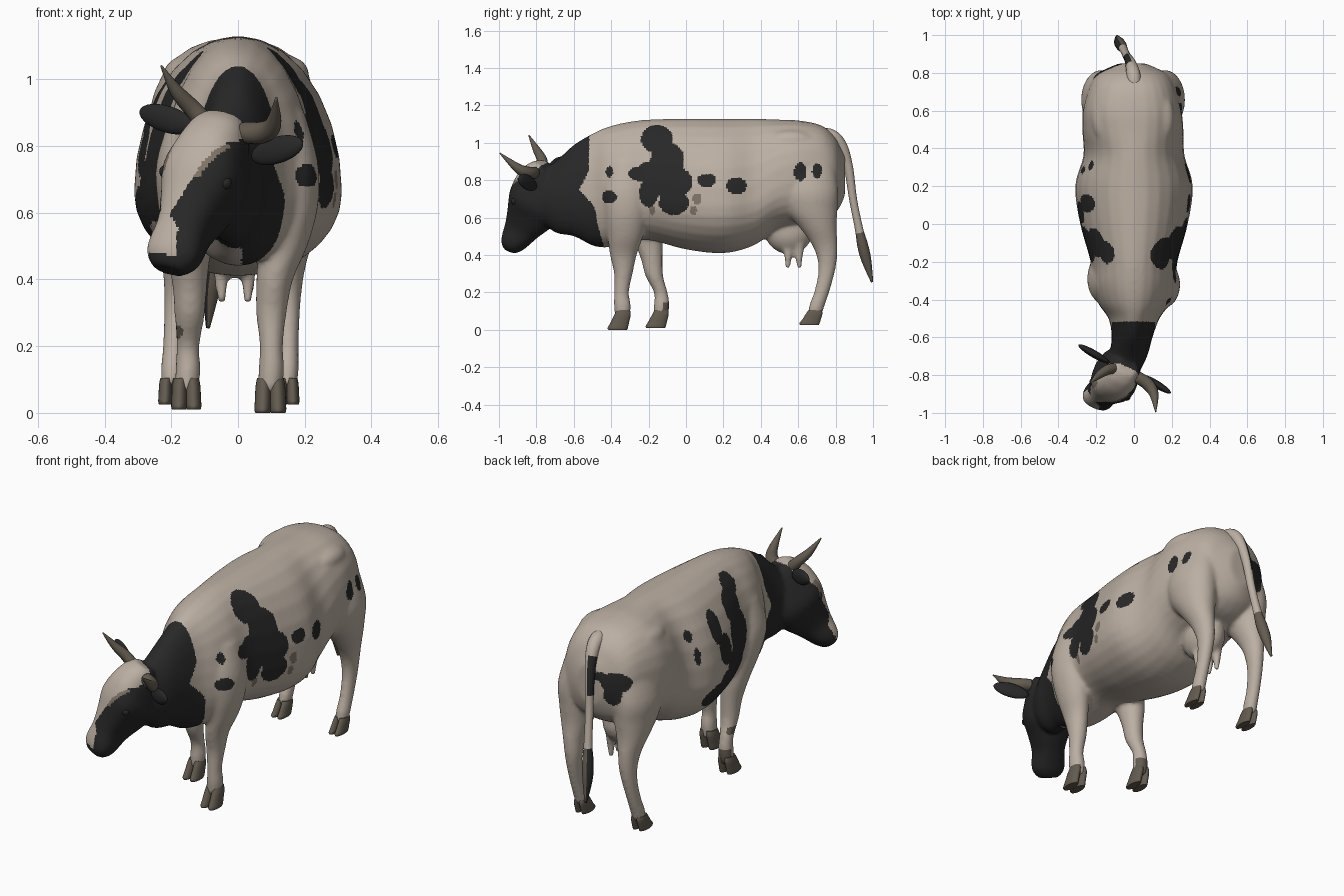
import bpy, bmesh, math
from mathutils import Vector, Matrix

if "Cube" in bpy.data.objects:
    bpy.data.objects.remove(bpy.data.objects["Cube"])


def material(name, rgb):
    m = bpy.data.materials.new(name)
    m.diffuse_color = (*rgb, 1)
    m.use_nodes = True
    m.node_tree.nodes["Principled BSDF"].inputs["Base Color"].default_value = m.diffuse_color
    return m


HIDE = material("cream hide", (0.50, 0.43, 0.365))
BLACK = material("black hide", (0.021, 0.021, 0.021))
HORN = material("brown horn", (0.125, 0.105, 0.08))
SMUDGE = material("tan smudge", (0.22, 0.175, 0.135))


def spline(rows, n=4):
    """Smooth in-between rows through the given ones."""
    out = []
    for i in range(len(rows) - 1):
        a, b = rows[max(i - 1, 0)], rows[i]
        c, d = rows[i + 1], rows[min(i + 2, len(rows) - 1)]
        for k in range(n):
            t = k / n
            out.append([0.5 * (2 * q + (r - p) * t + (2 * p - 5 * q + 4 * r - s) * t * t
                               + (3 * q - p - 3 * r + s) * t ** 3)
                        for p, q, r, s in zip(a, b, c, d)])
    return out + [list(rows[-1])]


def loft(bm, rings):
    vs = [[bm.verts.new(p) for p in r] for r in rings]
    n = len(vs[0])
    for a, b in zip(vs, vs[1:]):
        for i in range(n):
            bm.faces.new((a[i], a[(i + 1) % n], b[(i + 1) % n], b[i]))
    bm.faces.new(vs[0])
    bm.faces.new(vs[-1][::-1])


def oval(e=1.0, n=28):
    """Unit superellipse points."""
    f = lambda v: math.copysign(abs(v) ** e, v)
    return [(f(math.cos(math.tau * i / n)), f(math.sin(math.tau * i / n))) for i in range(n)]


def pillar(bm, rows, e=1.0):
    """Upright form from (x, y, z, rx, ry) rows."""
    loft(bm, [[(x + rx * c, y + ry * s, z) for c, s in oval(e)]
              for x, y, z, rx, ry in spline(rows)])


def tube(bm, rows, ref):
    """Round form along (x, y, z, r) rows."""
    rows = spline(rows, 6)
    pts = [Vector(r[:3]) for r in rows]
    rings = []
    for i, p in enumerate(pts):
        t = pts[min(i + 1, len(pts) - 1)] - pts[max(i - 1, 0)]
        u = t.cross(ref).normalized()
        v = t.cross(u).normalized()
        rings.append([p + rows[i][3] * (u * c + v * s) for c, s in oval(n=16)])
    loft(bm, rings)


def ball(bm, centre, radii, rot=None):
    m = Matrix.Translation(centre) @ (rot or Matrix()) @ Matrix.Diagonal((*radii, 1))
    bmesh.ops.create_uvsphere(bm, u_segments=24, v_segments=14, radius=1, matrix=m)


def make(name, bm, mats):
    bmesh.ops.recalc_face_normals(bm, faces=bm.faces)
    me = bpy.data.meshes.new(name)
    bm.to_mesh(me)
    bm.free()
    for m in mats:
        me.materials.append(m)
    ob = bpy.data.objects.new(name, me)
    bpy.context.collection.objects.link(ob)
    me.polygons.foreach_set("use_smooth", [True] * len(me.polygons))
    return ob


body = bmesh.new()

# torso and neck: y, top, bottom, half width, widest height, roundness, centre x
torso = [(-.80, .84, .60, .07, .70, 1, -.05), (-.70, .90, .52, .10, .70, 1, -.03),
         (-.60, .99, .50, .108, .72, 1, -.01), (-.50, 1.05, .45, .135, .70, 1, 0),
         (-.42, 1.085, .44, .19, .70, 1, 0), (-.32, 1.11, .46, .22, .72, 1, 0),
         (-.20, 1.125, .48, .23, .70, 1, 0), (0, 1.13, .43, .285, .67, 1, 0),
         (.20, 1.13, .41, .312, .66, 1, 0), (.36, 1.13, .45, .268, .68, .98, 0),
         (.48, 1.125, .53, .268, .76, .9, -.005), (.60, 1.12, .56, .262, .80, .82, -.01),
         (.72, 1.095, .58, .23, .82, .84, -.01), (.79, 1.04, .62, .19, .82, .9, -.01),
         (.825, .98, .66, .13, .82, 1, -.01), (.85, .93, .72, .07, .82, 1, -.01)]
rings = []
for y, top, bot, w, zw, e, cx in spline(torso):
    rings.append([(cx + w * c, y, zw + s * ((top - zw) if s > 0 else (zw - bot))) for c, s in oval(e)])
loft(body, rings)

# hip bones, mostly buried
for s in (-1, 1):
    ball(body, (s * .15 - .005, .56, 1.015), (.068, .13, .055))

# head, turned to one side: t along the axis, half width, front depth, back depth
P0, P1 = Vector((-.055, -.77, .83)), Vector((-.20, -.93, .46))
A, L = (P1 - P0).normalized(), (P1 - P0).length
R = Vector((.89, -.42, -.20))
R = (R - A * R.dot(A)).normalized()
U = A.cross(R)
head = [(-.14, .06, .055, .03), (-.07, .08, .085, .06), (.0, .092, .103, .09),
        (.15, .108, .122, .15), (.35, .124, .12, .18), (.55, .10, .098, .165),
        (.75, .08, .077, .12), (.90, .085, .066, .09), (1.0, .08, .054, .07),
        (1.08, .05, .03, .045)]
loft(body, [[P0 + A * t * L + R * w * c + U * s * (f if s > 0 else b) for c, s in oval(.84)]
            for t, w, f, b in spline(head)])

# legs
front_right = [(.13, -.31, .90, .07, .10), (.15, -.32, .75, .09, .125), (.155, -.32, .62, .085, .115),
               (.135, -.325, .50, .073, .095), (.11, -.335, .40, .055, .072), (.10, -.335, .30, .046, .05),
               (.10, -.345, .20, .035, .04), (.10, -.34, .13, .039, .046), (.095, -.34, .06, .036, .038)]
front_left = [(-.13, -.30, .90, .07, .10), (-.155, -.30, .75, .09, .125), (-.155, -.26, .62, .085, .115),
              (-.15, -.21, .50, .07, .085), (-.145, -.185, .39, .053, .06), (-.145, -.17, .29, .045, .048),
              (-.15, -.135, .20, .035, .037), (-.15, -.13, .13, .038, .042), (-.155, -.135, .06, .036, .036)]
hind = [(.13, .65, .92, .09, .14), (.16, .655, .75, .108, .16), (.16, .67, .64, .10, .14),
        (.16, .705, .55, .078, .10), (.155, .74, .46, .053, .07), (.15, .755, .38, .043, .053),
        (.15, .75, .30, .036, .044), (.15, .725, .20, .032, .041), (.148, .70, .13, .034, .042),
        (.147, .69, .08, .03, .036)]
hind_left = [(-x - .01 - max(0, .62 - z) * .08, y, z, a, b) for x, y, z, a, b in hind]
for rows in (front_right, front_left, hind, hind_left):
    pillar(body, rows)

# udder and teats
ball(body, (-.01, .55, .53), (.095, .13, .125))
for x in (-.05, .03):
    for y in (.545, .605):
        tube(body, [(x, y, .46, .03), (x, y, .40, .022), (x, y, .33, .013)], Vector((1, 0, 0)))

body = make("body", body, [HIDE])

# blend the masses into one skin
m = body.modifiers.new("blend", "REMESH")
m.mode, m.voxel_size, m.use_smooth_shade = "VOXEL", .0095, True
m = body.modifiers.new("relax", "SMOOTH")
m.factor, m.iterations = .5, 12
skin = bpy.data.meshes.new_from_object(body.evaluated_get(bpy.context.evaluated_depsgraph_get()))
body.modifiers.clear()
body.data = skin
skin.materials.clear()
for m in (HIDE, BLACK, HORN, SMUDGE):
    skin.materials.append(m)

# coat patches as (y, z, ry, rz) ovals on each flank
right_spots = [(-.155, 1.02, .085, .075), (-.10, .91, .09, .09), (-.16, .855, .10, .05),
               (-.24, .835, .07, .04), (-.08, .79, .115, .09), (-.20, .73, .05, .075),
               (-.065, .68, .08, .065), (.11, .80, .05, .036), (.27, .77, .055, .045),
               (.61, .845, .033, .05), (.70, .85, .026, .04), (-.41, .845, .02, .03), (-.41, .71, .04, .035)]
left_spots = [(-.15, 1.03, .06, .055), (-.10, .95, .08, .085), (-.11, .80, .095, .13),
              (-.05, .67, .10, .10), (.05, .62, .09, .06), (.15, .58, .11, .06),
              (.11, .92, .05, .085), (.06, .79, .06, .08), (.31, .94, .025, .03), (.285, .83, .02, .045)]
smudges = [(.06, .70, .025, .03), (.04, .64, .018, .025), (-.18, .64, .016, .025)]


def inside(a, b, ovals):
    return any(((a - y) / r) ** 2 + ((b - z) / s) ** 2 < 1 for y, z, r, s in ovals)


def lerp(v, table):
    for (a, p), (b, q) in zip(table, table[1:]):
        if v <= b:
            return p + (q - p) * max(0, (v - a) / (b - a))
    return table[-1][1]


def coat(p, n):
    edge = lerp(p.z, [(.45, -.44), (.55, -.47), (.66, -.49), (.75, -.57), (.85, -.52), (1.1, -.515)])
    if p.y < edge and p.z > .40:
        d = p - P0
        t, u, f = d.dot(A) / L, d.dot(R), d.dot(U)
        # pale patch under the chest
        if p.y > -.58 and p.z < .52 and p.x < .01:
            return 0
        # blaze on the forehead and pale muzzle band, by left and right limits
        right = lerp(t, [(-.1, .085), (.08, .092), (.2, .062), (.35, .035), (.6, .0),
                         (.74, -.025), (.82, .015), (.95, .03)])
        left = lerp(t, [(-.1, -.08), (.2, -.105), (.4, -.112), (.7, -.065), (.8, -.08), (1, -.1)])
        if p.y < -.74 and f > .01 and t < 1.02 and left < u < right + .018:
            if u < right:
                return 3 if .22 < t < .42 and u < -.088 else 0
            return 3 if .15 < t < .45 else 1
        return 1
    # rump patch beside the tail
    if p.y > .68 and p.x < 0 and n.y > .1:
        return int(inside(p.x, p.z, [(-.145, .855, .07, .055), (-.135, .80, .045, .07), (-.07, .88, .05, .025)]))
    # stains on one front leg
    if p.z < .3:
        stain = p.x < 0 and p.y < 0 and (p.z < .15 and p.y > -.125 or
                                         inside(p.x, p.z, [(-.18, .243, .016, .02)]))
        return 2 if stain else 0
    if abs(p.x) < .06:
        return 0
    if p.x > 0 and inside(p.y, p.z, smudges):
        return 3
    return int(inside(p.y, p.z, right_spots if p.x > 0 else left_spots))


for f in skin.polygons:
    f.use_smooth = True
    f.material_index = coat(f.center, f.normal)

# cloven hooves, sloping forward
for name, x, y, z, k in (("front_right", .097, -.335, 0, 1), ("front_left", -.155, -.132, .01, .95),
                         ("hind_right", .147, .69, .025, .78), ("hind_left", -.20, .69, .025, .82)):
    bm = bmesh.new()
    h = .105 - z
    for s in (-.022 * k, .022 * k):
        pillar(bm, [(x + s * .8, y, z + h, .022 * k, .036), (x + s * .95, y - .005, z + h * .75, .0235 * k, .044),
                    (x + s, y - .02, z + h * .35, .0245 * k, .05),
                    (x + s * 1.05, y - .03, z + .01, .0245 * k, .054), (x + s * 1.05, y - .03, z, .022 * k, .05)])
    ob = make(name + "_hoof", bm, [HORN])
    ob.data.set_sharp_from_angle(angle=math.radians(50))

# horns
horns = {"left_horn": [(-.09, -.765, .86, .03), (-.135, -.77, .91, .027), (-.185, -.80, .965, .02),
                       (-.23, -.84, 1.04, .003)],
         "right_horn": [(.015, -.81, .84, .032), (.07, -.845, .84, .033), (.105, -.90, .865, .025),
                        (.115, -.995, .945, .003)]}
for name, rows in horns.items():
    bm = bmesh.new()
    tube(bm, rows, Vector((0, 0, 1)))
    make(name, bm, [HORN])

# ears
for name, a, b in (("left_ear", (-.13, -.735, .855), (-.295, -.64, .905)),
                   ("right_ear", (.04, -.80, .765), (.195, -.895, .81))):
    bm = bmesh.new()
    a, b = Vector(a), Vector(b)
    rot = (b - a).to_track_quat("X", "Z").to_matrix().to_4x4()
    ball(bm, (a + b) / 2, ((b - a).length / 2, .02, .04), rot)
    make(name, bm, [BLACK])

# eyes
for name, s in (("left_eye", -1), ("right_eye", 1)):
    bm = bmesh.new()
    ball(bm, P0 + A * L * .40 + R * s * .099 + U * .05, (.02, .02, .02))
    make(name, bm, [BLACK])

# tail with a brown tuft and a dark marking on one side
bm = bmesh.new()
tube(bm, [(0, .66, 1.03, .03), (0, .76, 1.04, .038), (-.01, .825, .99, .033), (-.025, .868, .87, .025),
          (-.04, .893, .70, .021), (-.055, .925, .54, .022), (-.068, .945, .45, .029),
          (-.08, .965, .37, .026), (-.09, .995, .255, .006)], Vector((1, 0, 0)))
tail = make("tail", bm, [HIDE, BLACK, HORN])
for f in tail.data.polygons:
    z = f.center.z
    if z < .52:
        f.material_index = 1 if f.normal.x < -.5 else 2
    elif f.normal.x < -.1 and .80 < z < .98:
        f.material_index = 1
